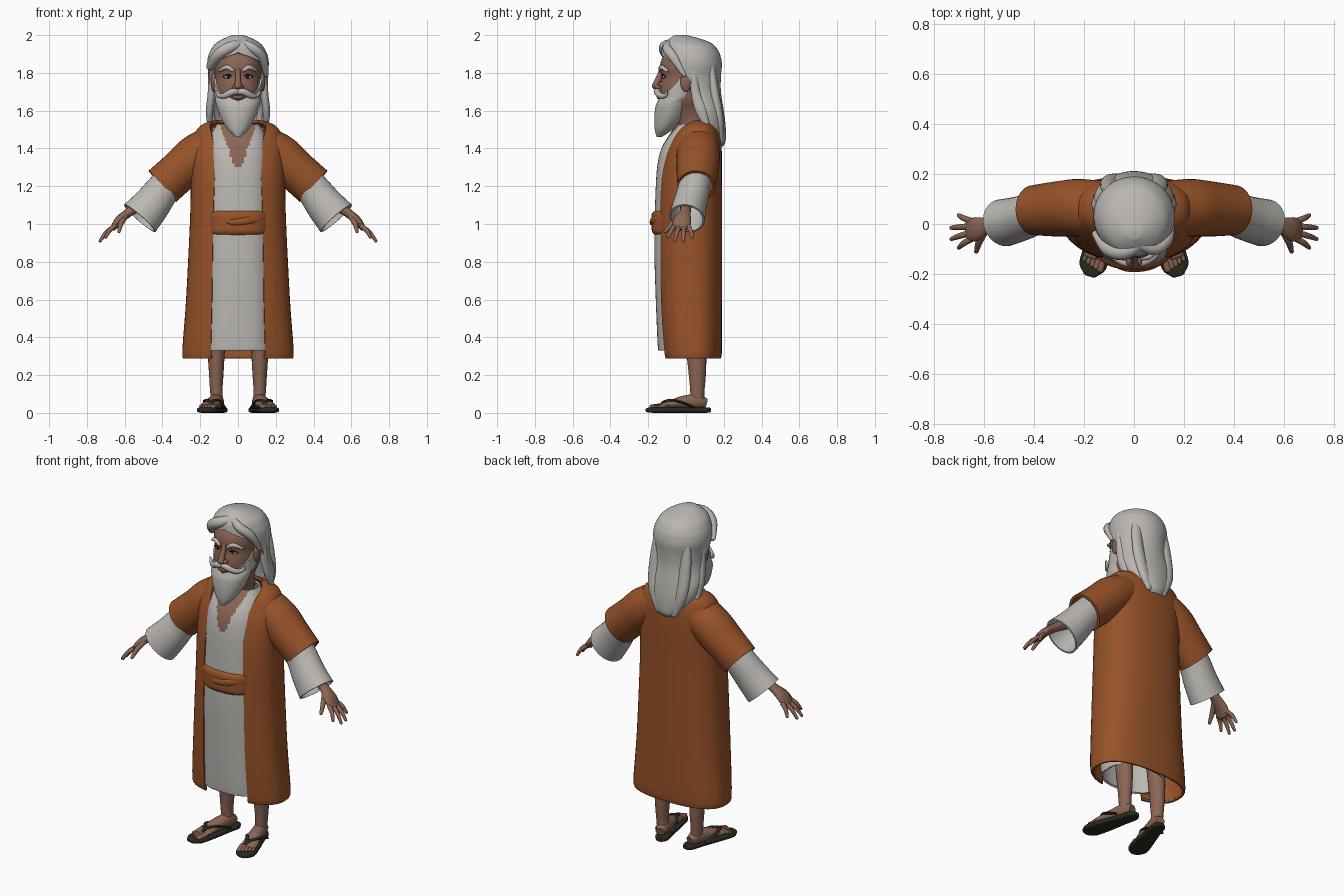
import bpy, bmesh, math
from mathutils import Vector

cube = bpy.data.objects.get("Cube")
if cube:
    bpy.data.objects.remove(cube, do_unlink=True)


def material(name, rgb):
    m = bpy.data.materials.new(name)
    m.use_nodes = True
    m.diffuse_color = (*rgb, 1)
    b = m.node_tree.nodes["Principled BSDF"]
    b.inputs["Base Color"].default_value = (*rgb, 1)
    b.inputs["Roughness"].default_value = 0.8
    return m


ROBE = material("rust robe", (0.31, 0.085, 0.022))
LINEN = material("linen", (0.50, 0.48, 0.455))
HAIR = material("grey hair", (0.49, 0.47, 0.445))
SKIN = material("skin", (0.26, 0.132, 0.088))
LEATHER = material("dark leather", (0.022, 0.023, 0.015))
EYE = material("eye white", (0.42, 0.38, 0.34))
DARK = material("dark brown", (0.02, 0.012, 0.008))
LIP = material("lips", (0.22, 0.085, 0.06))
X, Y = Vector((1, 0, 0)), Vector((0, 1, 0))
parts = []


def spline(rows, k):
    """Catmull-Rom through rows of numbers, k steps per span."""
    out = []
    for i in range(len(rows) - 1):
        a, b, c, d = (rows[max(0, min(len(rows) - 1, i + o))] for o in (-1, 0, 1, 2))
        for s in range(k):
            t = s / k
            out.append([0.5 * (2 * q + (r - p) * t + (2 * p - 5 * q + 4 * r - w) * t * t
                               + (3 * q - p - 3 * r + w) * t ** 3)
                        for p, q, r, w in zip(a, b, c, d)])
    return out + [list(rows[-1])]


def power(v, n):
    return math.copysign(abs(v) ** (2 / n), v)


def finish(name, bm, mats, thick=0, mirror=False):
    bmesh.ops.remove_doubles(bm, verts=bm.verts, dist=0.00001)
    me = bpy.data.meshes.new(name)
    bm.to_mesh(me)
    bm.free()
    ob = bpy.data.objects.new(name, me)
    bpy.context.collection.objects.link(ob)
    for m in mats:
        me.materials.append(m)
    if thick:
        s = ob.modifiers.new("Thickness", 'SOLIDIFY')
        s.thickness, s.offset = thick, -1
    if mirror:
        ob.modifiers.new("Mirror", 'MIRROR')
    parts.append(ob)
    return ob


def skin_rings(rings, cap_start, cap_end, closed):
    bm = bmesh.new()
    vs = [[bm.verts.new(p) for p in r] for r in rings]
    m = len(vs[0])
    for a, b in zip(vs, vs[1:]):
        for j in range(m if closed else m - 1):
            k = (j + 1) % m
            bm.faces.new((a[j], a[k], b[k], b[j]))
    end = m if closed else m - 1
    if cap_start:
        bm.faces.new(vs[0][:end][::-1])
    if cap_end:
        bm.faces.new(vs[-1][:end])
    return bm


def loft(name, rows, mats, n=2.0, thick=0, caps="", segs=48, rule=None):
    """Level rings, low to high: z, half width, front y, back y, front gap in degrees."""
    rings = []
    for z, rx, yf, yb, gap in spline(rows, 5):
        g = math.radians(max(0, gap))
        a0, a1 = -math.pi / 2 + g, 1.5 * math.pi - g
        ring = []
        for j in range(segs + 1):
            a = a0 + (a1 - a0) * j / segs
            ring.append((rx * power(math.cos(a), n),
                         (yf + yb) / 2 + (yb - yf) / 2 * power(math.sin(a), n), z))
        rings.append(ring)
    bm = skin_rings(rings, "b" in caps, "t" in caps, False)
    if rule:
        for f in bm.faces:
            f.material_index = rule(f.calc_center_median())
    return finish(name, bm, mats, thick)


def tube(name, pts, mat, ref=Y, n=2.0, thick=0, open_ends=False, segs=16, mirror=False):
    """Rings across a path: x, y, z, half width along ref, half width across it."""
    rows = spline(pts, 4)
    if not open_ends:  # rounded tip
        p, q = Vector(rows[-2][:3]), Vector(rows[-1][:3])
        d, (rs, rn) = (q - p).normalized(), rows[-1][3:]
        for off, f in ((0.5, 0.85), (0.85, 0.5)):
            rows.append([*(q + d * min(rs, rn) * off), rs * f, rn * f])
    cs = [Vector(r[:3]) for r in rows]
    rings = []
    for i, r in enumerate(rows):
        t = (cs[min(i + 1, len(cs) - 1)] - cs[max(i - 1, 0)]).normalized()
        s = (ref - t * ref.dot(t)).normalized()
        u = t.cross(s)
        angles = [2 * math.pi * j / segs for j in range(segs)]
        rings.append([cs[i] + s * r[3] * power(math.cos(a), n) + u * r[4] * power(math.sin(a), n)
                      for a in angles])
    bm = skin_rings(rings, not open_ends, not open_ends, True)
    return finish(name, bm, [mat], thick, mirror)


def ball(name, loc, size, mat, mirror=False):
    bm = bmesh.new()
    bmesh.ops.create_uvsphere(bm, u_segments=20, v_segments=12, radius=1)
    bmesh.ops.scale(bm, vec=size, verts=bm.verts)
    bmesh.ops.translate(bm, vec=loc, verts=bm.verts)
    return finish(name, bm, [mat], mirror=mirror)


# Clothes
loft("outer_robe", [(.29, .28, -.11, .175, 24), (.32, .295, -.125, .19, 24), (.6, .275, -.145, .19, 25),
                    (1, .255, -.15, .19, 26), (1.2, .25, -.145, .19, 25), (1.35, .25, -.12, .19, 23),
                    (1.45, .235, -.08, .185, 30), (1.51, .21, -.04, .165, 40), (1.54, .16, 0, .13, 58),
                    (1.55, .11, .03, .11, 80)], [ROBE], n=2.5, thick=.015)
tube("robe_sleeves", [(.12, .06, 1.43, .11, .1), (.22, .065, 1.36, .115, .115), (.31, .06, 1.28, .11, .11),
                      (.4, .055, 1.2, .1, .11)], ROBE, thick=.015, open_ends=True, segs=32, mirror=True)
tube("tunic_cuffs", [(.34, .05, 1.25, .085, .085), (.4, .04, 1.18, .085, .09), (.46, .02, 1.1, .09, .1),
                     (.52, .005, 1.03, .095, .11)], LINEN, thick=.01, open_ends=True, segs=32, mirror=True)
loft("tunic", [(.33, .18, -.145, .12, 0), (.36, .18, -.15, .13, 0), (.6, .18, -.16, .13, 0),
               (.9, .175, -.168, .13, 0), (1.2, .17, -.16, .13, 0), (1.32, .165, -.15, .13, 0),
               (1.4, .16, -.13, .13, 0), (1.47, .145, -.09, .12, 0), (1.53, .11, -.05, .1, 0)],
     [LINEN, SKIN], n=2.5, thick=.01, segs=96,
     rule=lambda c: int(c.y < 0 and c.z > 1.31 and abs(c.x) < .02 + (c.z - 1.31) * .35))
loft("belt", [(.94, .165, -.165, .13, 0), (.96, .175, -.18, .13, 0), (1, .175, -.182, .13, 0),
              (1.05, .175, -.182, .13, 0), (1.07, .165, -.165, .13, 0)], [ROBE], n=2.5, thick=.01)
tube("belt_fold", [(-.12, -.14, 1.04, .01, .01), (-.03, -.18, 1.01, .01, .015), (.06, -.175, 1.02, .01, .02),
                   (.12, -.145, 1.03, .01, .015)], ROBE)

# Head and neck
loft("head", [(1.42, .07, -.03, .1, 0), (1.54, .07, -.05, .11, 0), (1.6, .085, -.12, .11, 0),
              (1.66, .112, -.135, .12, 0), (1.72, .12, -.138, .14, 0), (1.78, .122, -.13, .15, 0),
              (1.83, .125, -.138, .15, 0), (1.88, .12, -.125, .15, 0), (1.94, .09, -.08, .12, 0),
              (1.97, .04, -.03, .06, 0)], [SKIN], n=2.15, caps="bt")
tube("nose", [(0, -.125, 1.82, .014, .014), (0, -.14, 1.78, .014, .016), (0, -.158, 1.74, .018, .018),
              (0, -.16, 1.73, .02, .018)], SKIN, ref=X)
ball("nose_tip", (0, -.163, 1.73), (.02, .018, .016), SKIN)
ball("nostrils", (.018, -.148, 1.725), (.014, .018, .012), SKIN, True)
ball("ears", (.128, 0, 1.75), (.016, .03, .05), SKIN, True)
ball("eyes", (.05, -.113, 1.78), (.024, .012, .011), EYE, True)
ball("irises", (.05, -.12, 1.78), (.01, .007, .01), DARK, True)
tube("eyelids", [(.024, -.122, 1.78, .003, .004), (.05, -.124, 1.79, .004, .005),
                 (.078, -.11, 1.78, .003, .004)], DARK, mirror=True)
tube("eyebrows", [(.025, -.135, 1.81, .01, .008), (.06, -.13, 1.83, .012, .013),
                  (.1, -.1, 1.81, .008, .006)], HAIR, mirror=True)
ball("mouth", (0, -.14, 1.67), (.035, .014, .011), LIP)

# Beard and moustache
loft("beard", [(1.46, .012, -.155, -.13, 0), (1.5, .055, -.165, -.07, 0), (1.56, .09, -.168, -.01, 0),
               (1.62, .112, -.162, .02, 0), (1.65, .119, -.15, .03, 0), (1.67, .122, -.142, .06, 22),
               (1.7, .125, -.14, .08, 50), (1.74, .128, -.14, .1, 72), (1.77, .128, -.14, .1, 82)],
     [HAIR], thick=.012, caps="b")
tube("moustache", [(0, -.15, 1.7, .014, .014), (.03, -.155, 1.7, .016, .018), (.07, -.138, 1.68, .014, .016),
                   (.1, -.11, 1.68, .01, .011), (.115, -.1, 1.7, .005, .005)], HAIR, mirror=True)

# Hair
loft("hair", [(1.41, .05, .13, .195, 95), (1.44, .085, .09, .21, 95), (1.52, .14, .04, .21, 92),
              (1.6, .16, 0, .2, 90), (1.7, .15, -.08, .185, 86), (1.78, .155, -.12, .185, 80),
              (1.84, .163, -.125, .19, 60), (1.88, .16, -.13, .185, 28), (1.91, .15, -.13, .175, 0),
              (1.95, .125, -.12, .145, 0), (1.98, .08, -.09, .08, 0), (2, .03, -.06, 0, 0)],
     [HAIR], thick=.03, caps="t")
tube("right_forelock", [(.05, -.06, 1.96, .02, .02), (-.03, -.11, 1.94, .03, .03), (-.1, -.1, 1.9, .03, .03),
                        (-.15, -.04, 1.83, .015, .02)], HAIR)
tube("left_forelock", [(.02, -.08, 1.96, .02, .02), (.08, -.1, 1.93, .025, .025), (.13, -.065, 1.88, .025, .025),
                       (.15, -.01, 1.79, .012, .012)], HAIR)
tube("side_locks", [(.14, .04, 1.82, .02, .02), (.14, .05, 1.7, .025, .02), (.15, .08, 1.6, .03, .02),
                    (.15, .11, 1.52, .015, .012)], HAIR, mirror=True)
tube("back_locks", [(.09, .13, 1.85, .02, .03), (.1, .15, 1.7, .025, .035), (.09, .175, 1.55, .025, .035),
                    (.05, .185, 1.43, .015, .02)], HAIR, mirror=True)

# Hands
tube("hands", [(.4, .01, 1.17, .03, .03), (.52, 0, 1.1, .03, .028), (.58, -.005, 1.06, .03, .024),
               (.63, -.02, 1.02, .048, .022), (.66, -.025, .98, .044, .016)], SKIN, mirror=True)
fingers = [("index", -.06, (.7, -.095, .93)), ("middle", -.035, (.73, -.06, .91)),
           ("ring", -.01, (.73, -.015, .91)), ("little", .012, (.7, .035, .93))]
for label, y, tip in fingers:
    a, b = Vector((.65, y, .99)), Vector(tip)
    mid = (a + b) / 2 + Vector((.006, 0, .006))
    tube(label + "_fingers", [(*a, .013, .013), (*mid, .012, .012), (*b, .008, .008)], SKIN,
         segs=12, mirror=True)
tube("thumbs", [(.6, -.03, 1.04, .018, .016), (.62, -.075, 1, .014, .014), (.63, -.11, .96, .009, .009)],
     SKIN, ref=X, segs=12, mirror=True)

# Legs and feet
tube("legs", [(.11, .06, .05, .036, .032), (.115, .06, .12, .038, .033), (.115, .06, .2, .045, .038),
              (.115, .055, .32, .052, .045), (.11, .04, .55, .055, .055)], SKIN, segs=20, mirror=True)
tube("feet", [(.1, .105, .05, .026, .025), (.11, .06, .06, .036, .04), (.128, -.02, .055, .04, .034),
              (.147, -.09, .043, .046, .02), (.157, -.13, .038, .044, .013)], SKIN, ref=X, mirror=True)
for i in range(5):
    side = -.036 + .018 * i
    a = Vector((.155 + .96 * side, -.12 + .27 * side, .037))
    b = a + Vector((.27, -.96, -.08)) * (.055 - .005 * i)
    r = .014 - .0015 * i
    tube("toes_%d" % (i + 1), [(*a, r, r), (*b, r, r * .85)], SKIN, ref=X, segs=12, mirror=True)
tube("sandal_soles", [(.086, .128, .015, .018, .012), (.092, .1, .015, .038, .015), (.11, .03, .015, .042, .015),
                      (.14, -.08, .015, .053, .015), (.165, -.165, .015, .055, .015),
                      (.175, -.2, .015, .03, .012)], LEATHER, ref=X, n=3.5, segs=24, mirror=True)
for label, mid, end in (("inner", (.105, -.06, .066), (.075, .03, .03)),
                        ("outer", (.175, -.05, .064), (.165, .04, .03))):
    tube(label + "_sandal_straps", [(.143, -.135, .04, .007, .007), (.143, -.115, .06, .009, .007),
                                    (*mid, .011, .007), (*end, .012, .006)],
         LEATHER, ref=X, segs=10, mirror=True)

# Bake modifiers and smooth
bpy.ops.object.select_all(action='DESELECT')
for ob in parts:
    ob.select_set(True)
bpy.context.view_layer.objects.active = parts[0]
bpy.ops.object.convert(target='MESH')
bpy.ops.object.shade_smooth_by_angle(angle=math.radians(50))
